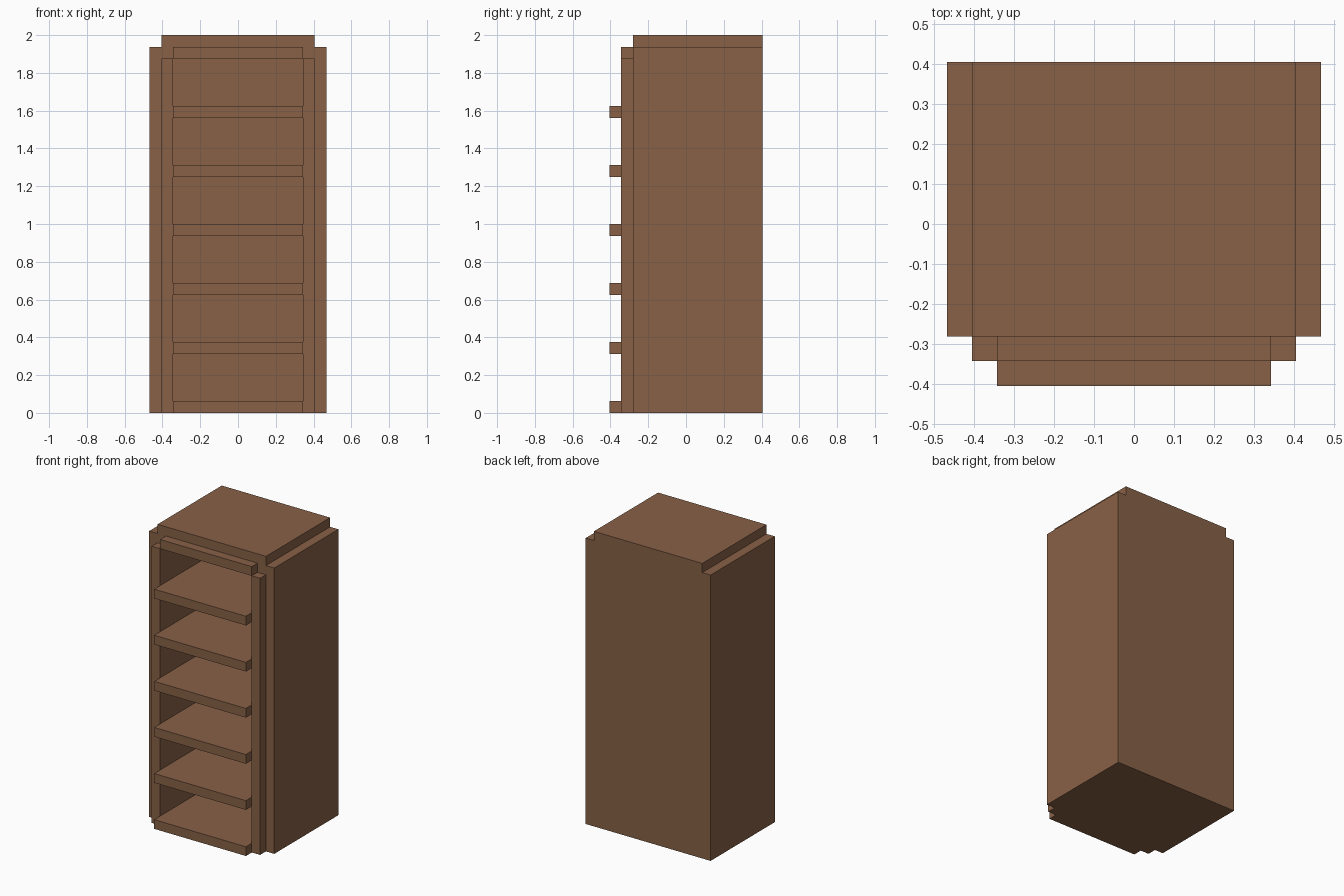
import bpy, bmesh

if "Cube" in bpy.data.objects:
    bpy.data.objects.remove(bpy.data.objects["Cube"])

U = 0.0625  # one grid step; every part is sized in whole or half steps

wood = bpy.data.materials.new("brown wood")
wood.diffuse_color = (0.246, 0.119, 0.062, 1)
wood.use_nodes = True
wood.node_tree.nodes["Principled BSDF"].inputs["Base Color"].default_value = wood.diffuse_color


def box(name, x0, x1, y0, y1, z0, z1):
    """Flat-faced box given by its limits in grid steps."""
    lo, hi = (x0, y0, z0), (x1, y1, z1)
    bm = bmesh.new()
    bmesh.ops.create_cube(bm, size=1)
    for v in bm.verts:
        v.co = [(hi[i] if v.co[i] > 0 else lo[i]) * U for i in range(3)]
    mesh = bpy.data.meshes.new(name)
    bm.to_mesh(mesh)
    bm.free()
    mesh.materials.append(wood)
    ob = bpy.data.objects.new(name, mesh)
    bpy.context.collection.objects.link(ob)
    return ob


# Sides: outer panel and the inner post that steps forward, left and right
for side, s in (("left", -1), ("right", 1)):
    for part, a, b, front, top in (("outer_panel", 6.5, 7.5, -4.5, 31),
                                   ("inner_post", 5.5, 6.5, -5.5, 30)):
        x0, x1 = sorted((s * a, s * b))
        box(f"{side}_{part}", x0, x1, front, 6.5, 0, top)

# Top board, and the lip below it at the front
box("top_board", -6.5, 6.5, -4.5, 6.5, 30, 32)
box("top_front_lip", -5.5, 5.5, -5.5, -4.5, 30, 31)

# Back panel
box("back_panel", -5.5, 5.5, 5.5, 6.5, 0, 30)

# Six shelves, the lowest one being the floor
for i in range(6):
    box(f"shelf_{i + 1}", -5.5, 5.5, -6.5, 5.5, 5 * i, 5 * i + 1)
